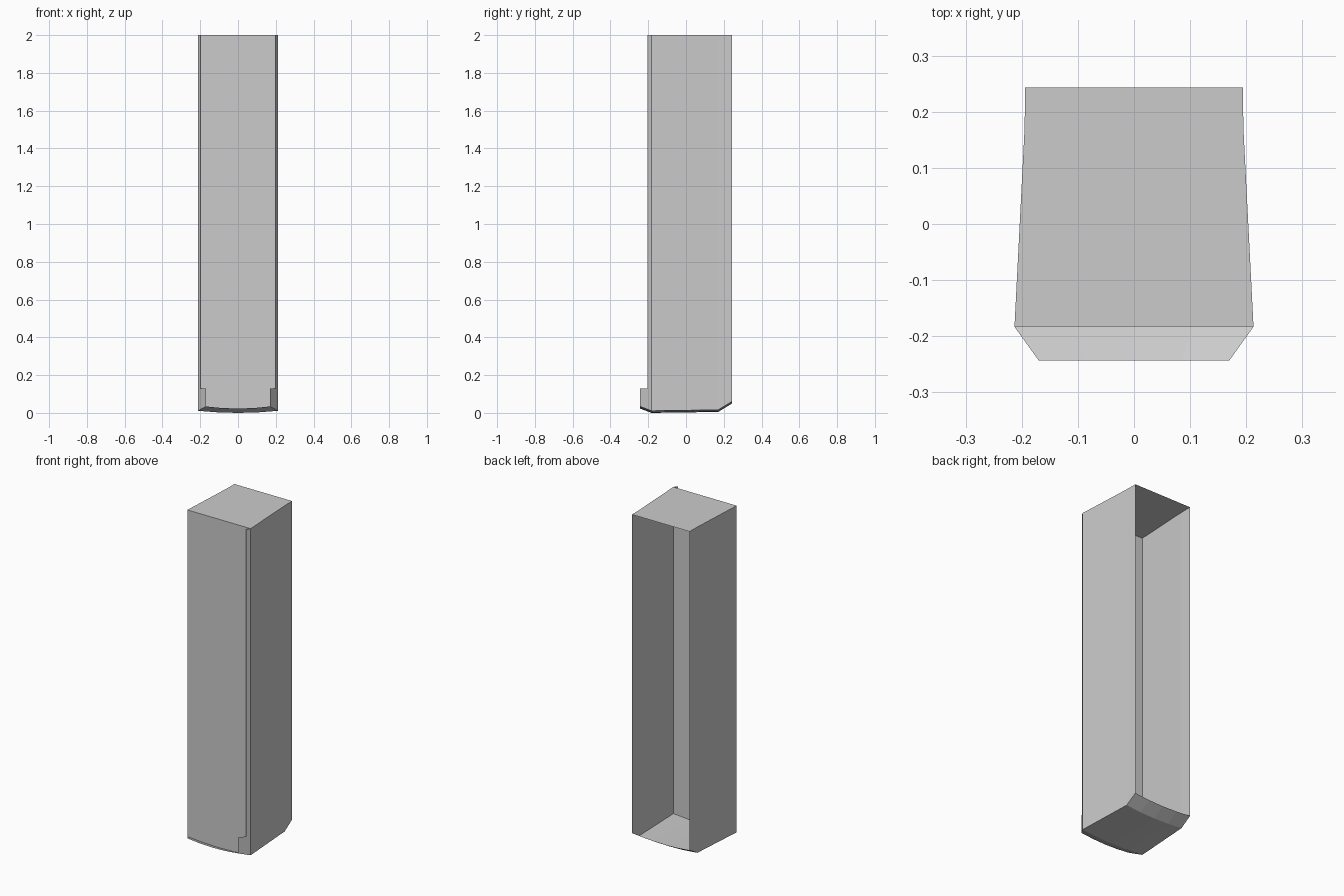
import bpy, bmesh

if "Cube" in bpy.data.objects:
    bpy.data.objects.remove(bpy.data.objects["Cube"])

TOP = 2.0
SAG = 0.011
# floor stations: (y, half width, edge height)
STATIONS = [(-0.243, 0.17, 0.034), (-0.183, 0.213, 0.011),
            (0.17, 0.195, 0.016), (0.243, 0.194, 0.06)]
FRACTIONS = [-1, -0.5, 0, 0.5, 1]


def floor_row(station):
    y, w, z = station
    return [(f * w, y, z - SAG * (1 - f * f)) for f in FRACTIONS]


def sheet(name, polygons):
    """Make one object of flat polygons."""
    bm = bmesh.new()
    for poly in polygons:
        bm.faces.new([bm.verts.new(p) for p in poly])
    bmesh.ops.remove_doubles(bm, verts=bm.verts, dist=1e-5)
    mesh = bpy.data.meshes.new(name)
    bm.to_mesh(mesh)
    bm.free()
    ob = bpy.data.objects.new(name, mesh)
    bpy.context.collection.objects.link(ob)
    return ob


rows = [floor_row(s) for s in STATIONS]
lip, front, rear, back = STATIONS

# sagging floor with a raised front lip and rear slope
sheet("floor", [[a[i], b[i], b[i + 1], a[i + 1]]
                for a, b in zip(rows, rows[1:]) for i in range(len(a) - 1)][::1])

# front wall, following the curve of the floor
sheet("front_wall", [rows[1] + [(front[1], front[0], TOP), (-front[1], front[0], TOP)]])

# roof
outline = [front, rear, back]
sheet("roof", [[(s[1], s[0], TOP) for s in outline]
               + [(-s[1], s[0], TOP) for s in reversed(outline)]])

# side walls and angled corner strips (the back stays open)
for side, label in ((1, "right"), (-1, "left")):
    walls = []
    for a, b in zip(outline, outline[1:]):
        quad = [(side * a[1], a[0], a[2]), (side * b[1], b[0], b[2]),
                (side * b[1], b[0], TOP), (side * a[1], a[0], TOP)]
        walls.append(quad if side > 0 else quad[::-1])
    sheet(label + "_wall", walls)

    fin_x, fin_y = side * 0.198, -0.204
    strip = [(side * front[1], front[0], front[2]), (side * front[1], front[0], TOP),
             (fin_x, fin_y, TOP), (fin_x, fin_y, 0.13),
             (side * lip[1], lip[0], 0.13), (side * lip[1], lip[0], lip[2])]
    sheet(label + "_corner_strip", [strip if side > 0 else strip[::-1]])
